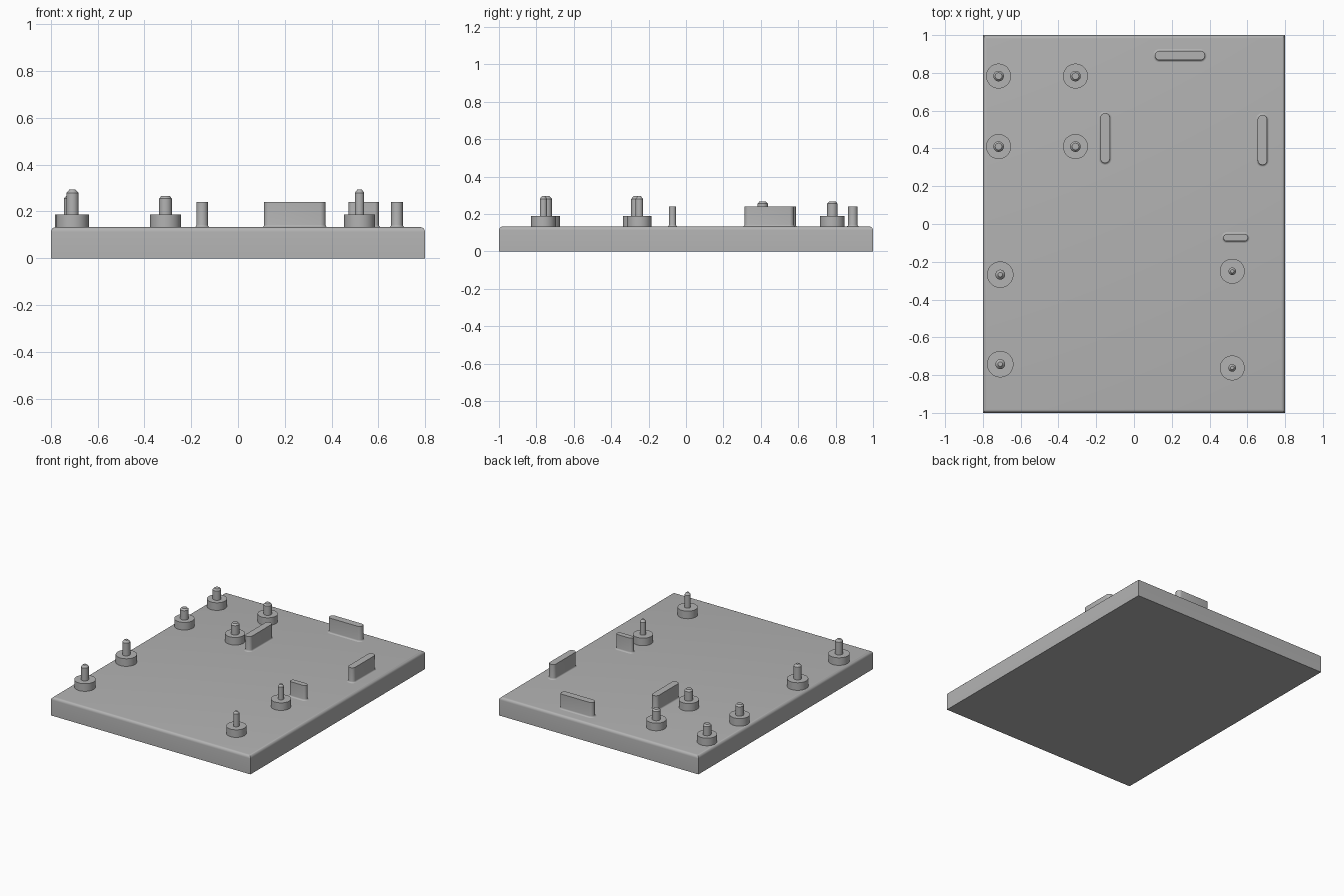
import bpy, bmesh, math

cube = bpy.data.objects.get("Cube")
if cube:
    bpy.data.objects.remove(cube, do_unlink=True)

grey = bpy.data.materials.new("plain_grey")
grey.use_nodes = True
COLOUR = (0.45, 0.45, 0.45, 1)
grey.diffuse_color = COLOUR
grey.node_tree.nodes["Principled BSDF"].inputs["Base Color"].default_value = COLOUR

TOP = 0.133


def finish(name, bm):
    bmesh.ops.recalc_face_normals(bm, faces=bm.faces)
    mesh = bpy.data.meshes.new(name)
    bm.to_mesh(mesh)
    bm.free()
    mesh.materials.append(grey)
    obj = bpy.data.objects.new(name, mesh)
    bpy.context.collection.objects.link(obj)
    bpy.ops.object.select_all(action="DESELECT")
    obj.select_set(True)
    bpy.context.view_layer.objects.active = obj
    bpy.ops.object.shade_smooth_by_angle(angle=math.radians(30))
    return obj


def loft(name, x, y, half_x, half_y, profile, steps=32):
    """Stack of rounded outlines; profile holds (radius, height) pairs."""
    bm = bmesh.new()
    rings = []
    for radius, z in profile:
        ring = []
        for i in range(steps):
            a = math.tau * (i + 0.5) / steps
            c, s = math.cos(a), math.sin(a)
            ring.append(bm.verts.new((x + math.copysign(half_x, c) + radius * c,
                                      y + math.copysign(half_y, s) + radius * s, z)))
        rings.append(ring)
    for low, high in zip(rings, rings[1:]):
        for i in range(steps):
            j = (i + 1) % steps
            bm.faces.new((low[i], low[j], high[j], high[i]))
    bm.faces.new(rings[0])
    bm.faces.new(rings[-1])
    return finish(name, bm)


# Base plate with rounded upper edges
bm = bmesh.new()
bmesh.ops.create_cube(bm, size=1)
for v in bm.verts:
    v.co = (v.co.x * 1.6, v.co.y * 2, (v.co.z + 0.5) * TOP)
upper = [e for e in bm.edges if all(v.co.z > TOP / 2 for v in e.verts)]
bmesh.ops.bevel(bm, geom=upper, offset=0.02, segments=5, profile=0.5, affect="EDGES")
finish("base_plate", bm)


# Standoffs: wide collar carrying a pin
def standoff(name, x, y, collar, pin, tip, shoulder, height):
    loft(name + "_collar", x, y, 0, 0, [(collar, TOP - 0.01), (collar, 0.188)])
    loft(name + "_pin", x, y, 0, 0,
         [(pin, 0.18), (pin, shoulder), (tip, height)])


for row, y in (("front", 0.41), ("back", 0.783)):
    for side, x in (("right", -0.717), ("middle", -0.31)):
        standoff(f"rear_{row}_{side}_standoff", x, y, 0.066, 0.028, 0.018, 0.255, 0.266)
for row, y in (("front", -0.742), ("back", -0.268)):
    standoff(f"right_{row}_standoff", -0.708, y, 0.07, 0.026, 0.012, 0.28, 0.295)
for row, y in (("front", -0.762), ("back", -0.25)):
    standoff(f"left_{row}_standoff", 0.52, y, 0.066, 0.02, 0.009, 0.28, 0.295)


# Upright ribs with a small fillet at the foot
def rib(name, x, y, length_x, length_y):
    r = min(length_x, length_y) / 2
    foot = [(r + 0.01 * (1 - math.sin(a)), TOP + 0.01 * (1 - math.cos(a)))
            for a in (k * math.pi / 8 for k in range(5))]
    loft(name, x, y, length_x / 2 - r, length_y / 2 - r,
         [(r + 0.01, TOP - 0.01)] + foot + [(r, 0.241)])


rib("back_rib", 0.243, 0.892, 0.264, 0.05)
rib("inner_rib", -0.153, 0.455, 0.05, 0.264)
rib("outer_rib", 0.68, 0.445, 0.05, 0.264)
rib("small_rib", 0.538, -0.072, 0.13, 0.038)
